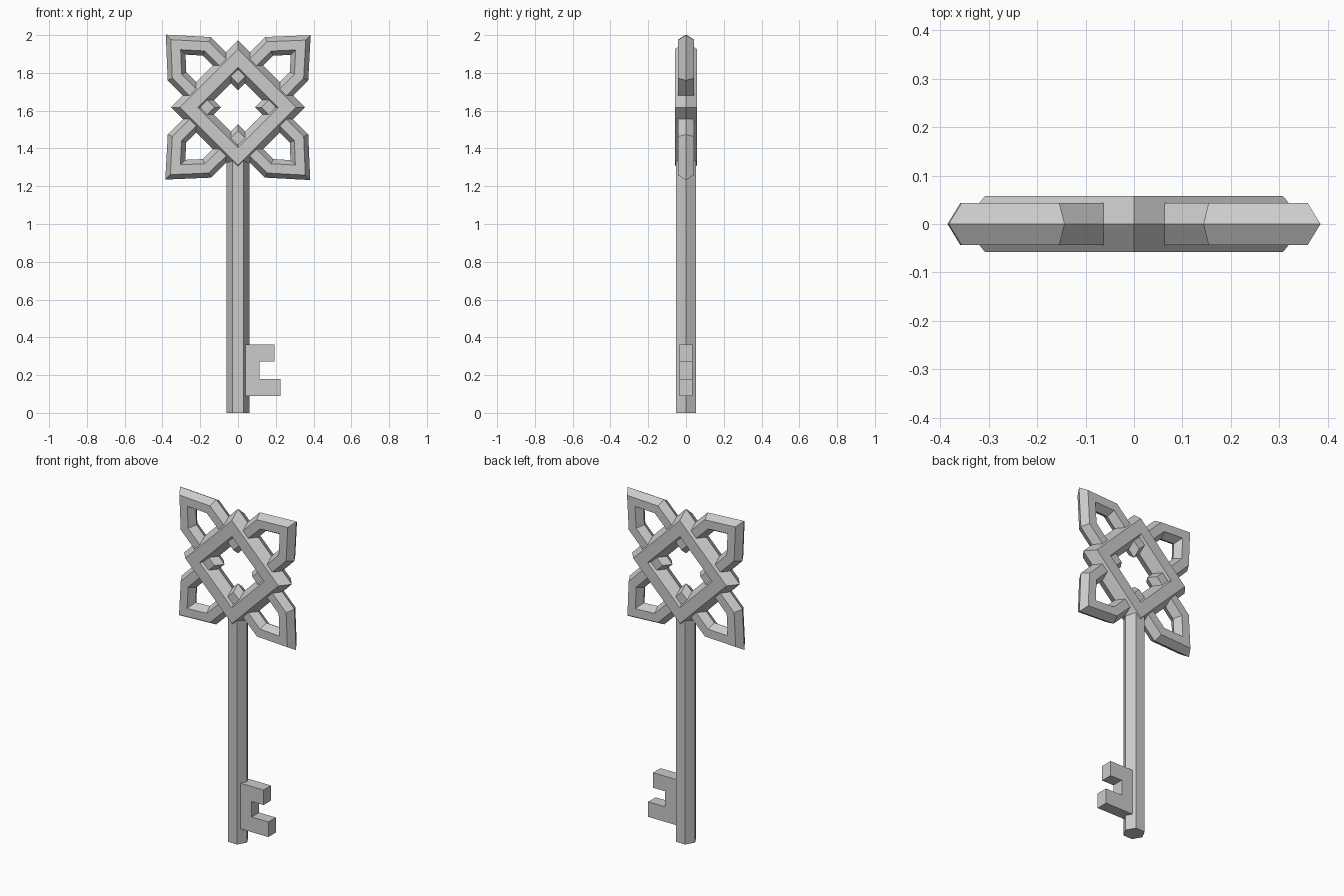
import bpy, bmesh, math
from mathutils import Vector

if "Cube" in bpy.data.objects:
    bpy.data.objects.remove(bpy.data.objects["Cube"])

CZ = 1.6175  # height of the bow centre


def finish(bm, name):
    bmesh.ops.recalc_face_normals(bm, faces=bm.faces)
    me = bpy.data.meshes.new(name)
    bm.to_mesh(me)
    bm.free()
    ob = bpy.data.objects.new(name, me)
    bpy.context.collection.objects.link(ob)
    return ob


def hex_ring(name, path, r):
    """Sweep a hexagonal section round a closed path in the xz plane, with mitred corners."""
    bm = bmesh.new()
    n = len(path)
    rings = []
    for i in range(n):
        p = Vector(path[i])
        d0 = (p - Vector(path[i - 1])).normalized()
        d1 = (Vector(path[(i + 1) % n]) - p).normalized()
        n0, n1 = Vector((d0.y, -d0.x)), Vector((d1.y, -d1.x))
        m = (n0 + n1) / (1 + n0.dot(n1))
        ring = []
        for k in range(6):
            a = k * math.pi / 3
            q = p + m * (r * math.cos(a))
            ring.append(bm.verts.new((q.x, r * math.sin(a), CZ + q.y)))
        rings.append(ring)
    for i in range(n):
        a, b = rings[i], rings[(i + 1) % n]
        for k in range(6):
            j = (k + 1) % 6
            bm.faces.new((a[k], a[j], b[j], b[k]))
    return finish(bm, name)


def extrude(name, pts, vec):
    """Extrude a flat outline into a solid."""
    bm = bmesh.new()
    f = bm.faces.new([bm.verts.new(p) for p in pts])
    res = bmesh.ops.extrude_face_region(bm, geom=[f], use_keep_orig=True)
    top = [v for v in res["geom"] if isinstance(v, bmesh.types.BMVert)]
    bmesh.ops.translate(bm, verts=top, vec=vec)
    return finish(bm, name)


# Hexagonal shaft
extrude("shaft", [(0.06 * math.cos(k * math.pi / 3), 0.06 * math.sin(k * math.pi / 3), 0)
                  for k in range(6)], (0, 0, 1.36))

# Toothed bit
bit = [(0.02, 0.09), (0.225, 0.09), (0.225, 0.18), (0.115, 0.18),
       (0.115, 0.272), (0.193, 0.272), (0.193, 0.362), (0.02, 0.362)]
extrude("bit", [(x, -0.035, z) for x, z in bit], (0, 0.07, 0))

# Diamond frame of the bow
hex_ring("diamond_frame", [(0.26, 0), (0, 0.26), (-0.26, 0), (0, -0.26)], 0.067)

# Four petals: one continuous loop, a quarter turned four times
quarter = [(0.16, 0), (0.323, 0.165), (0.332, 0.33), (0.165, 0.323)]
path = []
for _ in range(4):
    path += quarter
    quarter = [(-z, x) for x, z in quarter]
hex_ring("petal_loop", path, 0.05)
